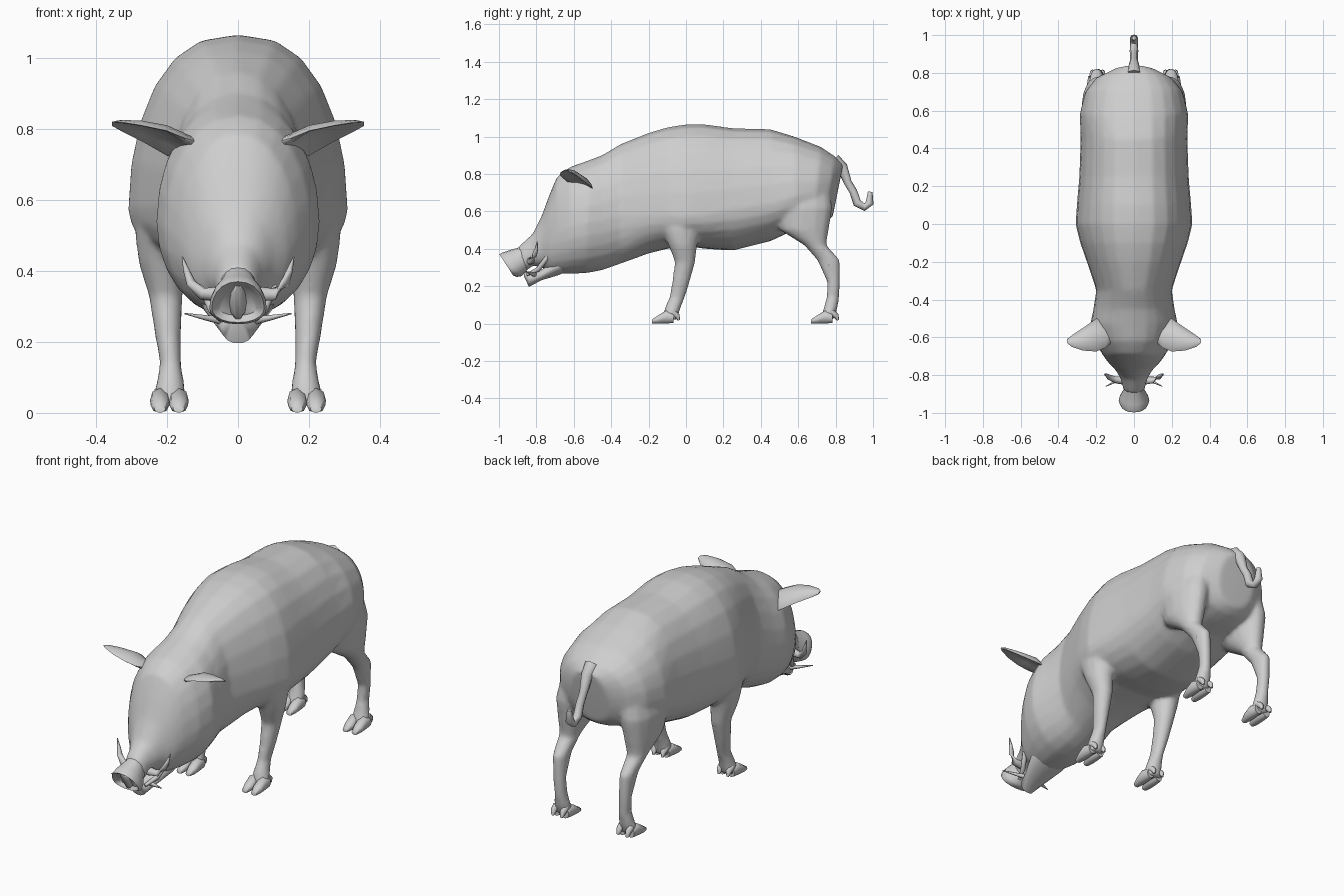
import bpy, bmesh, math
from mathutils import Vector

hide = bpy.data.materials.new("plain grey hide")
hide.diffuse_color = (0.62, 0.62, 0.62, 1)


def loft(name, rings, angle=50):
    """Skin a list of equal-sized point rings and cap both ends."""
    bm = bmesh.new()
    loops = [[bm.verts.new(p) for p in ring] for ring in rings]
    n = len(loops[0])
    for a, b in zip(loops, loops[1:]):
        for i in range(n):
            j = (i + 1) % n
            bm.faces.new((a[i], a[j], b[j], b[i]))
    bm.faces.new(loops[0])
    bm.faces.new(loops[-1])
    bmesh.ops.recalc_face_normals(bm, faces=bm.faces)
    mesh = bpy.data.meshes.new(name)
    bm.to_mesh(mesh)
    bm.free()
    mesh.materials.append(hide)
    ob = bpy.data.objects.new(name, mesh)
    bpy.context.collection.objects.link(ob)
    bpy.ops.object.select_all(action='DESELECT')
    ob.select_set(True)
    bpy.context.view_layer.objects.active = ob
    bpy.ops.object.shade_smooth_by_angle(angle=math.radians(angle))
    return ob


def slice_y(y, top, bot, w, mid=None, tilt=0, cx=0, n=24):
    """Upright cross-section with its widest point at height mid."""
    mid = (top + bot) / 2 if mid is None else mid
    pts = []
    for i in range(n):
        a = math.tau * i / n
        c, s = math.cos(a), math.sin(a)
        # The trunk is fuller across the back than the head
        power = 0.8 if y > -0.3 and s > 0 else 0.9
        x = cx + w * math.copysign(abs(c) ** power, c)
        z = mid + s * ((top - mid) if s > 0 else (mid - bot))
        pts.append((x, y - tilt * (z - (top + bot) / 2), z))
    return pts


def slice_z(z, y0, y1, x0, x1, side, n=14):
    """Level cross-section of a leg."""
    return [(side * ((x0 + x1) / 2 + (x1 - x0) / 2 * math.cos(math.tau * i / n)),
             (y0 + y1) / 2 + (y1 - y0) / 2 * math.sin(math.tau * i / n), z)
            for i in range(n)]


def tube(name, path, n=8):
    """Tapered tube through (x, y, z, radius) points."""
    pts = [Vector(p[:3]) for p in path]
    rings = []
    for i, p in enumerate(pts):
        t = (pts[min(i + 1, len(pts) - 1)] - pts[max(i - 1, 0)]).normalized()
        u = t.cross(Vector((0.3, 1, 0.2) if abs(t.x) > 0.6 else (1, 0, 0))).normalized()
        v = t.cross(u)
        rings.append([p + path[i][3] * (u * math.cos(math.tau * k / n) + v * math.sin(math.tau * k / n))
                      for k in range(n)])
    return loft(name, rings, 70)


# Body and head: y, top, bottom, half width, widest height, tilt
body_rings = [
    (-.880, .408, .275, .056, .335, .3),
    (-.820, .480, .310, .070, .38, 0), (-.770, .580, .300, .100, .42, 0),
    (-.730, .690, .270, .140, .45, 0), (-.690, .785, .265, .168, .49, 0),
    (-.620, .838, .265, .208, .52, 0), (-.530, .870, .270, .232, .54, 0),
    (-.450, .900, .285, .215, .55, 0), (-.350, .960, .320, .200, .58, 0),
    (-.200, 1.02, .375, .250, .58, 0), (-.100, 1.05, .400, .285, .58, 0),
    (0, 1.066, .415, .310, .57, 0),
    (.100, 1.066, .400, .303, .58, 0), (.250, 1.045, .390, .290, .61, 0),
    (.450, 1.04, .440, .283, .64, 0), (.580, 1.00, .500, .288, .68, 0),
    (.700, .945, .520, .260, .70, -.1), (.770, .895, .540, .205, .70, -.15),
    (.812, .850, .570, .110, .70, -.2)]
body = loft("body", [slice_y(*r) for r in body_rings])

# Egg-shaped snout disc with a hollow face and a ridge between the nostrils
snout = [(-.937, .352, .275, .052, .295, .65), (-.952, .360, .263, .064, .295, .65),
         (-.960, .370, .255, .074, .295, .65), (-.945, .378, .250, .081, .295, .65),
         (-.920, .388, .252, .076, .31, .55), (-.880, .405, .272, .056, .335, .3),
         (-.840, .440, .300, .050, .36, 0)]
loft("snout", [slice_y(*r, n=20) for r in snout], 60)
loft("nose_ridge", [slice_y(-.930, .36, .265, .026, .31, .65, n=10),
                    slice_y(-.950, .362, .262, .020, .31, .65, n=10),
                    slice_y(-.960, .36, .265, .010, .31, .65, n=10)], 70)

# Lower jaw
jaw = [(-.865, .275, .250, .018), (-.840, .272, .196, .045),
       (-.770, .290, .232, .070), (-.680, .370, .258, .105), (-.60, .40, .30, .10)]
loft("lower_jaw", [slice_y(*r, n=14) for r in jaw])

# Curled tail
tube("tail", [(0, .79, .87, .04), (0, .835, .835, .03), (0, .865, .755, .021),
              (0, .895, .705, .021), (0, .915, .645, .023), (0, .955, .622, .020),
              (0, .982, .645, .022), (0, .985, .705, .012)])

# Legs: z, back-to-front range, inner and outer x
front = [(.70, -.17, .12, .14, .23), (.60, -.16, .11, .14, .275),
         (.50, -.13, .085, .14, .290), (.42, -.095, .060, .15, .280),
         (.33, -.06, .050, .155, .252), (.22, -.075, .02, .16, .235),
         (.14, -.09, -.005, .16, .220), (.08, -.115, -.03, .150, .232),
         (.02, -.13, -.045, .145, .242)]
hind = [(.78, .50, .76, .10, .235), (.62, .465, .785, .10, .278),
        (.50, .50, .765, .12, .270), (.42, .63, .750, .15, .250),
        (.34, .70, .825, .16, .235), (.22, .755, .825, .163, .225),
        (.14, .75, .820, .16, .220), (.08, .735, .81, .150, .232),
        (.02, .715, .79, .145, .242)]

# Ears: x, front edge y/z, rear edge y/z, half thickness, arch height
ear = [(.10, -.61, .76, -.55, .69, .022, .01), (.15, -.655, .775, -.515, .705, .018, .025),
       (.20, -.675, .795, -.50, .725, .011, .035), (.27, -.67, .81, -.55, .765, .009, .025),
       (.33, -.65, .82, -.59, .795, .007, .010), (.355, -.63, .82, -.61, .81, .004, 0)]


def ear_slice(x, yf, zf, yb, zb, t, arch, side):
    mid = Vector((side * x, (yf + yb) / 2, (zf + zb) / 2))
    along = Vector((0, yf - yb, zf - zb)) / 2
    up = Vector((0, along.z, -along.y)).normalized()
    # The middle rises so that the ear cups downwards
    return [mid + along * math.cos(a) + up * (t * math.sin(a) + arch * math.sin(a) ** 2)
            for a in (math.tau * i / 12 for i in range(12))]


legs = []
for side, label in ((-1, "right"), (1, "left")):
    loft(f"{label}_ear", [ear_slice(*r, side) for r in ear], 60)

    for kind, rings, toe in (("front", front, -.182), ("hind", hind, .668)):
        legs.append(loft(f"{label}_{kind}_leg", [slice_z(*r, side) for r in rings], 60))
        # Cloven hooves and dew claws
        for k, cx in enumerate((.167, .220)):
            x = side * cx
            loft(f"{label}_{kind}_hoof_{k + 1}",
                 [slice_y(toe, .022, 0, .016, cx=x, n=8),
                  slice_y(toe + .03, .042, 0, .026, cx=x, n=8),
                  slice_y(toe + .075, .070, 0, .028, cx=x, n=8),
                  slice_y(toe + .115, .055, .004, .022, cx=x, n=8)], 60)
            tube(f"{label}_{kind}_dew_claw_{k + 1}",
                 [(x, toe + .11, .060, .018), (x, toe + .135, .042, .015),
                  (x, toe + .145, .018, .006)], 6)

    # Upward-curving tusk and slim side tusk
    tube(f"{label}_upper_tusk",
         [(side * .05, -.83, .335, .022), (side * .10, -.825, .335, .018),
          (side * .132, -.81, .365, .014), (side * .145, -.80, .40, .009),
          (side * .157, -.795, .44, .002)])
    tube(f"{label}_lower_tusk",
         [(side * .03, -.80, .258, .014), (side * .09, -.83, .268, .008),
          (side * .15, -.86, .28, .002)])
    # Mouth corner fold
    tube(f"{label}_lip",
         [(side * .045, -.85, .262, .008), (side * .072, -.79, .29, .013),
          (side * .098, -.745, .35, .013), (side * .105, -.72, .41, .003)])

# Blend the legs into the trunk as one smooth skin
bpy.ops.object.select_all(action='DESELECT')
for ob in legs + [body]:
    ob.select_set(True)
bpy.context.view_layer.objects.active = body
bpy.ops.object.join()
skin = body.modifiers.new("blend", 'REMESH')
skin.mode = 'VOXEL'
skin.voxel_size = 0.011
skin.use_smooth_shade = True
relax = body.modifiers.new("relax", 'SMOOTH')
relax.factor = 0.5
relax.iterations = 10
thin = body.modifiers.new("thin", 'DECIMATE')
thin.ratio = 0.25
